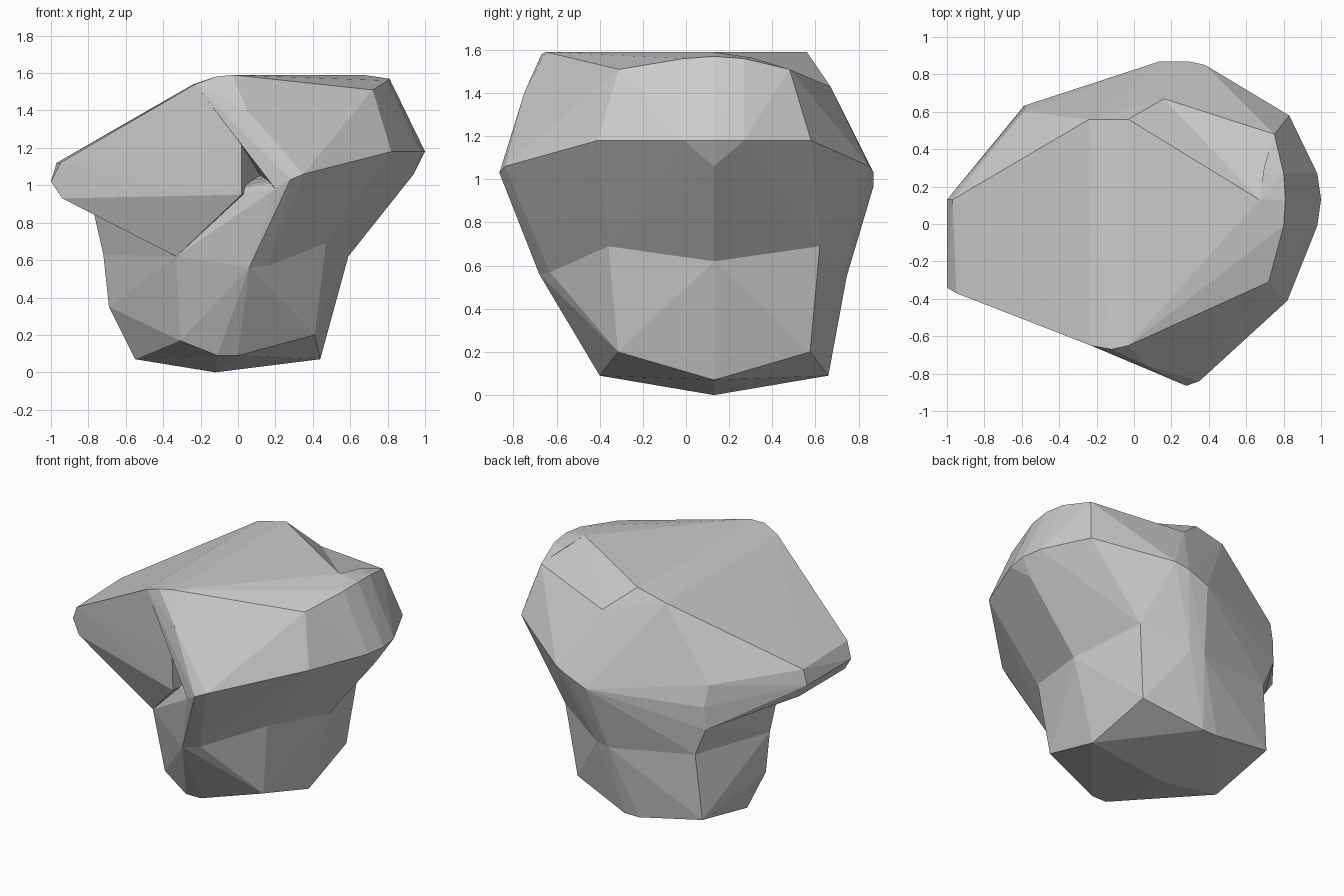
import bpy, bmesh

if "Cube" in bpy.data.objects:
    bpy.data.objects.remove(bpy.data.objects["Cube"])

MID = 0.13  # plane about which the right side and foot are mirrored


def pair(x, half, z):
    return [(x, MID - half, z), (x, MID + half, z)]


def hull(name, points):
    bm = bmesh.new()
    for p in points:
        bm.verts.new(p)
    res = bmesh.ops.convex_hull(bm, input=bm.verts[:])
    junk = {g for g in res["geom_interior"] + res["geom_unused"]
            if isinstance(g, bmesh.types.BMVert)}
    bmesh.ops.delete(bm, geom=list(junk), context='VERTS')
    bmesh.ops.recalc_face_normals(bm, faces=bm.faces[:])
    mesh = bpy.data.meshes.new(name)
    bm.to_mesh(mesh)
    bm.free()
    obj = bpy.data.objects.new(name, mesh)
    bpy.context.collection.objects.link(obj)
    return obj


def combine(base, other, operation):
    other.hide_render = True
    mod = base.modifiers.new("combine", 'BOOLEAN')
    mod.operation = operation
    mod.solver = 'EXACT'
    mod.object = other
    bpy.context.view_layer.update()
    graph = bpy.context.evaluated_depsgraph_get()
    mesh = bpy.data.meshes.new_from_object(base.evaluated_get(graph))
    base.modifiers.clear()
    base.data = mesh
    bpy.data.objects.remove(other)


# rings and ridges shared by neighbouring parts
crown = [(-.03, -.65, 1.59), (-.12, -.67, 1.58), (-.23, -.65, 1.54),
         (-.03, .56, 1.59), (-.24, .56, 1.54)]
front_bulge = [(.20, -.83, .98), (.28, -.865, 1.03)]
back_bulge = [(.14, .87, .97), (.29, .87, 1.03)]
bulge = front_bulge + back_bulge
waist = [(.59, MID, .62), (.06, -.68, .56), (.16, -.63, .57), (-.33, -.44, .62),
         (-.72, MID, .63), (-.51, .63, .61), (.06, .745, .55), (.16, .73, .56)]
waist += pair(.47, .49, .69)
shoulder = [(1, MID, 1.18), (.94, MID, 1.06), (.35, -.84, 1.06),
            (.38, .85, 1.06), (.82, -.41, 1.18), (.83, .58, 1.18)]
shoulder += pair(.98, .14, 1.18)
rim = [(-.59, .63, .80), (-.58, .635, .95), (-.77, MID, .85)]

# foot: tapered base with a shallow point underneath
foot = [(-.12, MID, 0), (.44, MID, .07), (-.55, MID, .07), (-.69, MID, .35),
        (-.31, -.34, .17), (-.30, -.40, .40), (-.55, .61, .17)]
foot += pair(.41, .445, .20) + pair(0, .53, .09) + pair(-.11, .53, .09)
rock = hull("rock", foot + waist)

# trunk: flares from the waist to the shoulder
trunk = hull("trunk", waist + shoulder + bulge + rim)

# cap: flat top on the right half
top = [(.67, MID, 1.59), (.81, MID, 1.57), (.72, -.31, 1.51), (.75, .48, 1.51),
       (.05, -.75, 1.40), (.16, .67, 1.43)] + pair(.80, .14, 1.56)
cap = hull("cap", shoulder + bulge + crown + top)

# ledge: wedge sloping down to the blunt left tip
tip = [(-.97, MID, 1.12), (-1, MID, 1.02), (-.94, MID, .93),
       (-.95, -.37, 1.12), (-1, -.34, 1.02), (-.94, -.36, .93)]
ledge = hull("ledge", tip + rim + crown + back_bulge
             + [(-.59, -.38, .80), (-.59, .60, 1.09), (-.33, -.44, .62),
                (.02, -.735, 1.20), (.02, -.725, .95)])

# dip: shallow valley cut into the back of the flat top
dip = hull("dip", [(-.03, .56, 1.59), (.16, .67, 1.43), (.75, .48, 1.51),
                   (.67, MID, 1.59), (.25, 1.0, 2.0)])

for part in (trunk, cap, ledge):
    combine(rock, part, 'UNION')
combine(rock, dip, 'DIFFERENCE')
